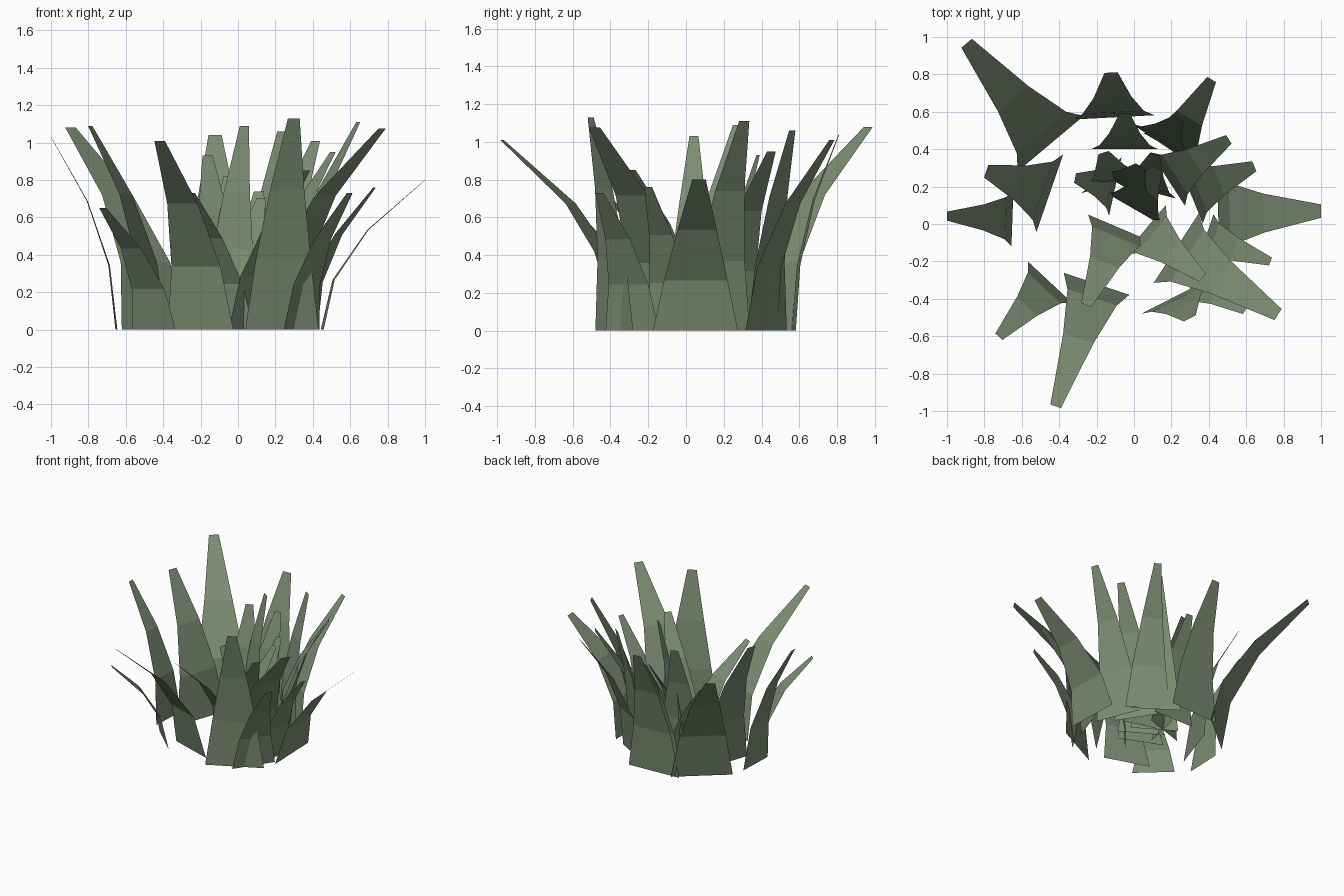
import bpy, bmesh
from math import sin, cos, radians

mat = bpy.data.materials.new("leaf_green")
mat.diffuse_color = (0.20, 0.27, 0.17, 1)


def blade(name, base, angle, reach, height, width):
    """Flat tapered strip of three quads that curls outward toward its tip."""
    a = radians(angle)
    out, side = (cos(a), sin(a)), (-sin(a), cos(a))
    bm = bmesh.new()
    prev = None
    for i in range(4):
        t = i / 3
        d = reach * t * t
        w = width * (1 - 0.84 * t ** 1.1) / 2
        row = [bm.verts.new((base[0] + out[0] * d + side[0] * w * s,
                             base[1] + out[1] * d + side[1] * w * s,
                             height * t)) for s in (-1, 1)]
        if prev:
            bm.faces.new((prev[0], prev[1], row[1], row[0]))
        prev = row
    me = bpy.data.meshes.new(name)
    bm.to_mesh(me)
    bm.free()
    me.materials.append(mat)
    bpy.context.collection.objects.link(bpy.data.objects.new(name, me))


# Outer ring: base centre, lean direction, reach, height, base width
outer = [
    ((-0.445, 0.43), 130, 0.70, 1.08, 0.46),
    ((-0.65, 0.03), 178, 0.35, 1.03, 0.30),
    ((-0.45, 0.165), 161, 0.36, 1.09, 0.44),
    ((-0.11, 0.57), 93, 0.24, 1.04, 0.44),
    ((0.20, 0.40), 60, 0.43, 1.01, 0.34),
    ((0.18, 0.24), 33, 0.39, 0.95, 0.34),
    ((0.30, 0.17), 22, 0.37, 1.11, 0.36),
    ((0.45, 0.05), 2, 0.55, 0.80, 0.45),
    ((0.38, -0.08), -19, 0.37, 0.76, 0.28),
    ((0.225, -0.13), -33, 0.65, 1.075, 0.44),
    ((0.34, -0.285), -34, 0.31, 0.73, 0.34),
    ((0.235, -0.38), -63, 0.14, 1.13, 0.44),
    ((-0.20, -0.32), -108.5, 0.69, 1.01, 0.37),
    ((-0.45, -0.31), -133, 0.40, 0.65, 0.32),
]
# Shorter-leaning blades in the middle of the tuft
inner = [
    ((0.06, -0.03), -40, 0.40, 0.85, 0.34),
    ((-0.08, -0.02), -113, 0.45, 0.73, 0.36),
    ((-0.05, 0.40), 90, 0.19, 0.82, 0.36),
    ((-0.04, 0.19), 58, 0.14, 1.09, 0.36),
    ((-0.11, 0.22), 108, 0.17, 0.93, 0.36),
    ((-0.10, 0.20), 168, 0.22, 0.60, 0.32),
    ((0.06, 0.18), 75, 0.20, 0.74, 0.34),
    ((0.00, 0.08), 60, 0.25, 0.70, 0.36),
    ((0.145, 0.43), 56, 0.16, 1.06, 0.37),
]
for label, group in (("outer_blade", outer), ("inner_blade", inner)):
    for n, spec in enumerate(group, 1):
        blade(f"{label}_{n}", *spec)
